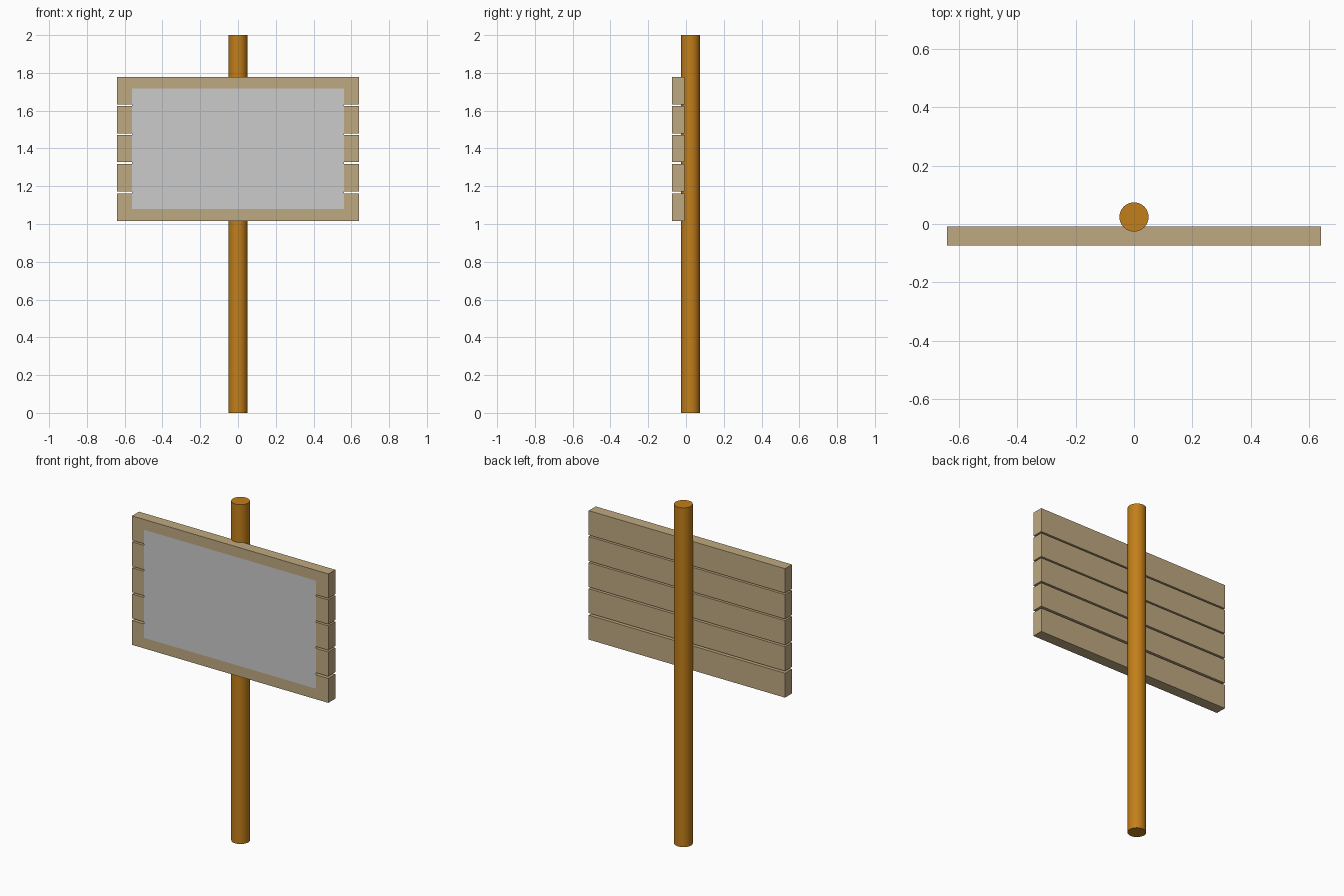
import bpy
import bmesh

if "Cube" in bpy.data.objects:
    bpy.data.objects.remove(bpy.data.objects["Cube"])


def material(name, rgb):
    m = bpy.data.materials.new(name)
    m.diffuse_color = (*rgb, 1)
    m.use_nodes = True
    m.node_tree.nodes["Principled BSDF"].inputs["Base Color"].default_value = m.diffuse_color
    return m


def box(name, x0, x1, y0, y1, z0, z1, mat):
    bpy.ops.mesh.primitive_cube_add(size=1, location=((x0 + x1) / 2, (y0 + y1) / 2, (z0 + z1) / 2))
    o = bpy.context.object
    o.name = name
    o.scale = (x1 - x0, y1 - y0, z1 - z0)
    bpy.ops.object.transform_apply(location=False, rotation=False, scale=True)
    o.data.materials.append(mat)
    return o


post_wood = material("post_wood", (0.54, 0.21, 0.01))
board_wood = material("board_wood", (0.52, 0.40, 0.22))

# Round post
bpy.ops.mesh.primitive_cylinder_add(vertices=32, radius=0.05, depth=2, location=(0, 0.024, 1))
post = bpy.context.object
post.name = "post"
post.data.materials.append(post_wood)
bpy.ops.object.shade_smooth_by_angle()

# Five horizontal boards, the lowest with a slightly wider gap
for i, bottom in enumerate((1.017, 1.173, 1.327, 1.480, 1.633)):
    box(f"board_{i + 1}", -0.64, 0.64, -0.073, -0.008, bottom, bottom + 0.144, board_wood)

# Thin notice sheet on the front
bm = bmesh.new()
bm.faces.new([bm.verts.new((x, -0.0745, z)) for x, z in
              ((-0.56, 1.08), (0.56, 1.08), (0.56, 1.717), (-0.56, 1.717))])
mesh = bpy.data.meshes.new("notice_sheet")
bm.to_mesh(mesh)
bm.free()
bpy.context.collection.objects.link(bpy.data.objects.new("notice_sheet", mesh))
